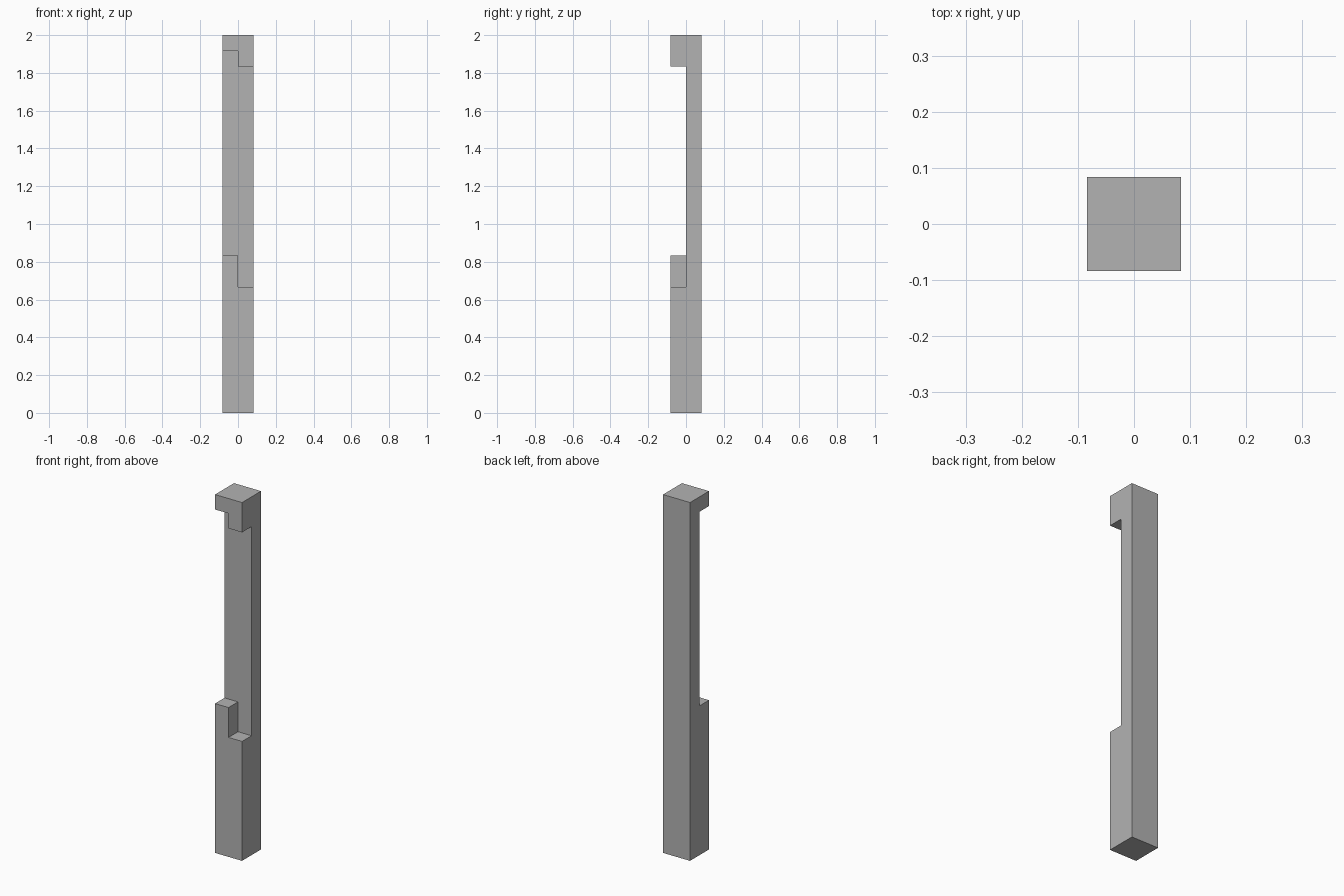
import bpy
import bmesh

if "Cube" in bpy.data.objects:
    bpy.data.objects.remove(bpy.data.objects["Cube"])

U = 1 / 12  # half the post width; all steps are multiples of this


def prism(name, profile, y0, y1):
    """Extrude an x-z outline from y0 back to y1."""
    bm = bmesh.new()
    face = bm.faces.new([bm.verts.new((x, y0, z)) for x, z in profile])
    ext = bmesh.ops.extrude_face_region(bm, geom=[face])
    verts = [v for v in ext["geom"] if isinstance(v, bmesh.types.BMVert)]
    bmesh.ops.translate(bm, verts=verts, vec=(0, y1 - y0, 0))
    bmesh.ops.recalc_face_normals(bm, faces=bm.faces)
    mesh = bpy.data.meshes.new(name)
    bm.to_mesh(mesh)
    bm.free()
    obj = bpy.data.objects.new(name, mesh)
    bpy.context.collection.objects.link(obj)
    return obj


grey = bpy.data.materials.new("plain grey")
grey.diffuse_color = (0.45, 0.45, 0.45, 1)
grey.use_nodes = True
grey.node_tree.nodes["Principled BSDF"].inputs["Base Color"].default_value = grey.diffuse_color

# Square post
post = prism("notched_post", [(-U, 0), (U, 0), (U, 2), (-U, 2)], -U, U)
post.data.materials.append(grey)

# Stepped notch through the front half: right side sits lower than left
W = 3 * U
notch = prism("notch_cutter", [
    (-W, 10 * U), (0, 10 * U), (0, 8 * U), (W, 8 * U),
    (W, 22 * U), (0, 22 * U), (0, 23 * U), (-W, 23 * U)], -W, 0)
notch.data.materials.append(grey)
notch.hide_render = True

cut = post.modifiers.new("notch", 'BOOLEAN')
cut.operation = 'DIFFERENCE'
cut.solver = 'EXACT'
cut.object = notch

# Apply the cut and remove the cutter
bpy.context.view_layer.objects.active = post
post.select_set(True)
bpy.ops.object.modifier_apply(modifier=cut.name)
bpy.data.objects.remove(notch, do_unlink=True)
